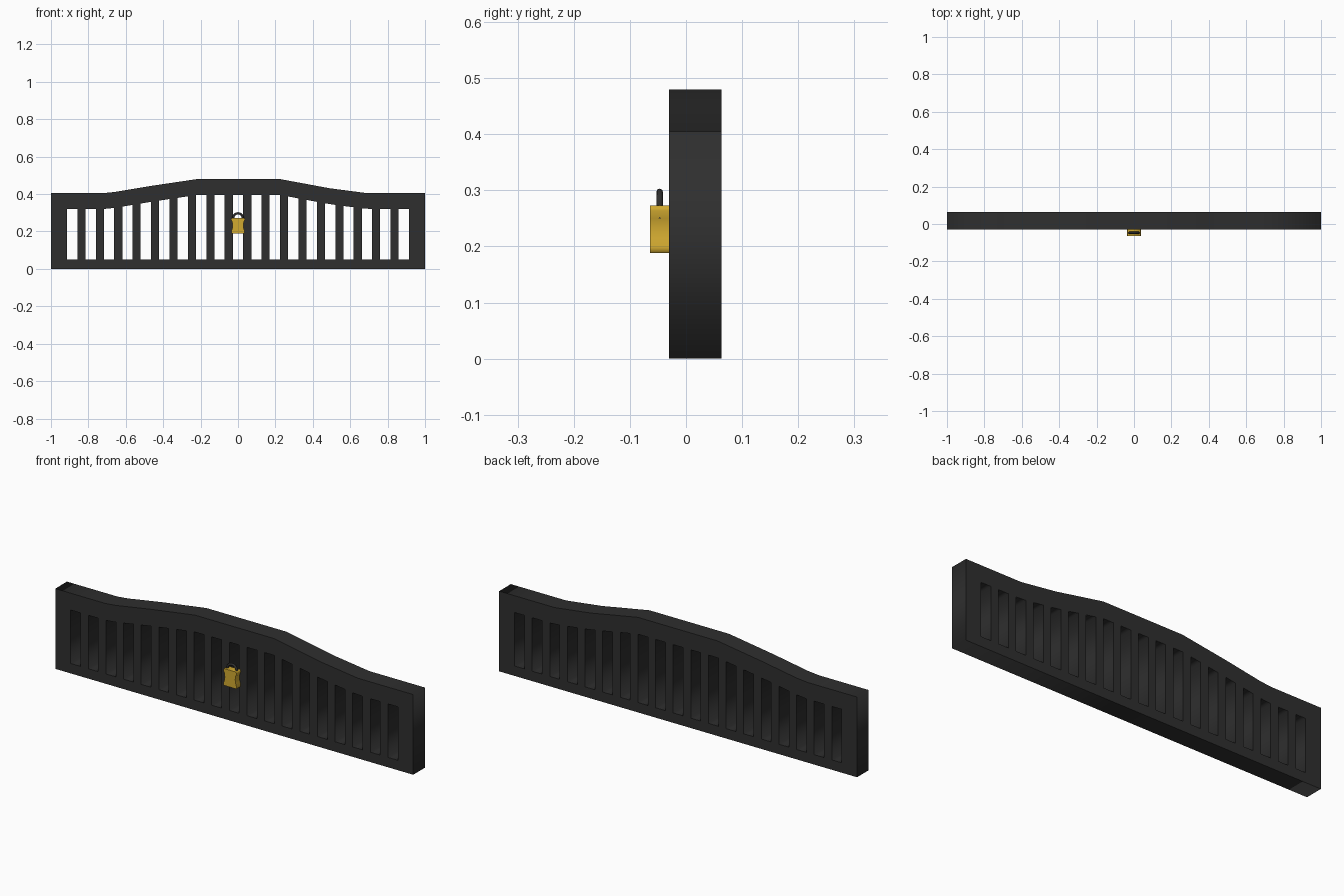
import bpy, math

if "Cube" in bpy.data.objects:
    bpy.data.objects.remove(bpy.data.objects["Cube"])

def material(name, color):
    m = bpy.data.materials.new(name)
    m.diffuse_color = (*color, 1)
    m.use_nodes = True
    m.node_tree.nodes["Principled BSDF"].inputs["Base Color"].default_value = m.diffuse_color
    return m

iron = material("dark_iron", (0.028, 0.028, 0.028))
brass = material("brass", (0.64, 0.40, 0.03))

def plate(name, outlines, y0, y1, mat):
    """Extrude flat x-z outlines (the later ones are holes) from y0 to y1."""
    cu = bpy.data.curves.new(name, 'CURVE')
    cu.dimensions = '2D'
    cu.fill_mode = 'BOTH'
    cu.extrude = (y1 - y0) / 2
    for pts in outlines:
        s = cu.splines.new('POLY')
        s.points.add(len(pts) - 1)
        for p, (x, z) in zip(s.points, pts):
            p.co = (x, z, 0, 1)
        s.use_cyclic_u = True
    ob = bpy.data.objects.new(name, cu)
    bpy.context.collection.objects.link(ob)
    ob.location.y = (y0 + y1) / 2
    ob.rotation_euler.x = math.pi / 2
    bpy.ops.object.select_all(action='DESELECT')
    ob.select_set(True)
    bpy.context.view_layer.objects.active = ob
    bpy.ops.object.convert(target='MESH')
    ob = bpy.context.object
    ob.name = name
    ob.data.materials.clear()
    ob.data.materials.append(mat)
    return ob

# Crest line of the top rail
CREST = [(-1, .405), (-.72, .405), (-.66, .411), (-.47, .443), (-.22, .48),
         (.225, .48), (.35, .457), (.49, .431), (.69, .405), (1, .405)]

def crest(x):
    for (xa, za), (xb, zb) in zip(CREST, CREST[1:]):
        if xa <= x <= xb:
            return za + (zb - za) * (x - xa) / (xb - xa)

# Gate panel: arched outline with 19 upright slots
outlines = [[(-1, 0), (1, 0)] + CREST[::-1]]
for i in range(-9, 10):
    a, b = i * .0985 - .0275, i * .0985 + .0275
    outlines.append([(a, .05), (a, crest(a) - .085), (b, crest(b) - .085), (b, .05)])
plate("gate_panel", outlines, -.03, .063, iron)

# Padlock body with waisted sides
side = [(.036, .188), (.036, .2), (.031, .215), (.029, .232),
        (.031, .25), (.037, .264), (.034, .273)]
plate("padlock_body", [side + [(-x, z) for x, z in side[::-1]]], -.064, -.03, brass)

# Padlock shackle: bent round bar
path = [(.026, .25)]
path += [(.026 * math.cos(math.pi * k / 12), .271 + .026 * math.sin(math.pi * k / 12)) for k in range(13)]
path += [(-.026, .25)]
cu = bpy.data.curves.new("padlock_shackle", 'CURVE')
cu.dimensions = '3D'
cu.bevel_depth = .006
cu.bevel_resolution = 2
cu.use_fill_caps = True
sp = cu.splines.new('POLY')
sp.points.add(len(path) - 1)
for p, (x, z) in zip(sp.points, path):
    p.co = (x, -.047, z, 1)
shackle = bpy.data.objects.new("padlock_shackle", cu)
bpy.context.collection.objects.link(shackle)
cu.materials.append(iron)
